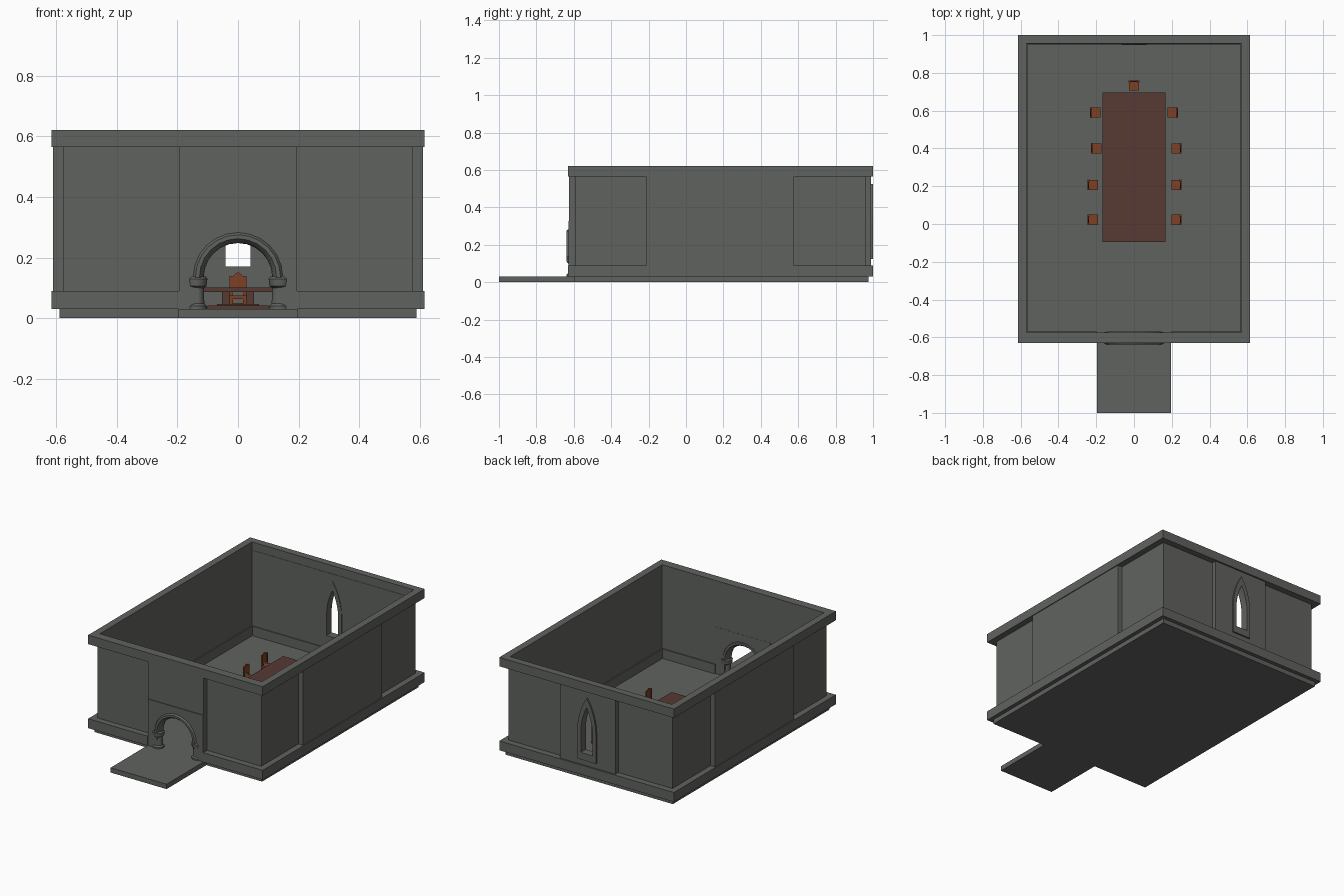
import bpy, bmesh, math
from mathutils import Vector

if "Cube" in bpy.data.objects:
    bpy.data.objects.remove(bpy.data.objects["Cube"])


def material(name, rgb):
    m = bpy.data.materials.new(name)
    m.diffuse_color = (*rgb, 1)
    m.use_nodes = True
    m.node_tree.nodes["Principled BSDF"].inputs["Base Color"].default_value = m.diffuse_color
    return m


STONE = material("grey stone", (0.118, 0.124, 0.115))
TABLE = material("dark red wood", (0.095, 0.042, 0.034))
CHAIR = material("orange brown wood", (0.21, 0.05, 0.018))


def finish(name, bm, mat, smooth=False):
    bmesh.ops.recalc_face_normals(bm, faces=bm.faces)
    me = bpy.data.meshes.new(name)
    bm.to_mesh(me)
    bm.free()
    me.materials.append(mat)
    if smooth:
        for p in me.polygons:
            p.use_smooth = True
        me.set_sharp_from_angle(angle=math.radians(35))
    ob = bpy.data.objects.new(name, me)
    bpy.context.collection.objects.link(ob)
    return ob


def add_box(bm, x0, x1, y0, y1, z0, z1):
    vs = bmesh.ops.create_cube(bm, size=1)["verts"]
    for v in vs:
        v.co = Vector((x0 + (v.co.x + .5) * (x1 - x0),
                       y0 + (v.co.y + .5) * (y1 - y0),
                       z0 + (v.co.z + .5) * (z1 - z0)))


def boxes(name, mat, *dims):
    bm = bmesh.new()
    for d in dims:
        add_box(bm, *d)
    return finish(name, bm, mat)


def add_prism(bm, pts, y0, y1):
    # x-z outline extruded along y
    f = bm.faces.new([bm.verts.new((x, y0, z)) for x, z in pts])
    r = bmesh.ops.extrude_face_region(bm, geom=[f])
    for v in r["geom"]:
        if isinstance(v, bmesh.types.BMVert):
            v.co.y = y1


def halves(name, pts, y0, y1):
    # half outline plus its mirror image
    bm = bmesh.new()
    add_prism(bm, pts, y0, y1)
    add_prism(bm, [(-x, z) for x, z in pts], y0, y1)
    return finish(name, bm, STONE)


# floor and entrance path
boxes("floor_slab", STONE, (-.59, .59, -.6, .975, 0, .03))
boxes("entrance_path", STONE, (-.197, .197, -1, -.6, 0, .031))

# base and top trims
boxes("top_trim", STONE,
      (-.615, .615, -.63, -.575, .565, .622), (-.615, .615, .955, 1, .565, .622),
      (-.615, -.57, -.575, .955, .565, .622), (.57, .615, -.575, .955, .565, .622))
boxes("base_trim", STONE,
      (-.615, -.195, -.63, -.568, .03, .09), (.195, .615, -.63, -.568, .03, .09),
      (-.615, .615, .948, 1, .03, .09),
      (-.615, -.563, -.568, .948, .03, .09), (.563, .615, -.568, .948, .03, .09))

# walls: recessed corners, projecting middle bays
for s, side in ((-1, "left"), (1, "right")):
    a, b, c = s * .57, s * .577, s * .61
    boxes(side + "_wall", STONE, (a, b, -.59, .96, .08, .57))
    boxes(side + "_bay", STONE, (b, c, -.215, .577, .08, .57))
    x0, x1 = s * .195, s * .577
    boxes(side + "_front_corner", STONE, (x0, x1, -.59, -.575, .08, .57))
    boxes(side + "_back_corner", STONE, (x0, x1, .953, .96, .08, .57))
boxes("front_bay", STONE, (-.195, .195, -.625, -.575, .325, .57))


# doorway wall with round opening
def arc(cx, cz, r, a0, a1, n):
    return [(cx + r * math.cos(math.radians(a0 + (a1 - a0) * i / n)),
             cz + r * math.sin(math.radians(a0 + (a1 - a0) * i / n))) for i in range(n + 1)]


halves("doorway_wall", [(.13, .03), (.195, .03), (.195, .327), (0, .327)]
       + arc(0, .135, .13, 90, 0, 6), -.629, -.574)

# arch moulding: oval section swept round the half circle
bm = bmesh.new()
N, M = 12, 10
rings = []
for i in range(N + 1):
    t = math.pi * i / N
    ring = []
    for j in range(M):
        u = 2 * math.pi * j / M
        r = .134 + .021 * math.cos(u)
        ring.append(bm.verts.new((r * math.cos(t), -.604 + .036 * math.sin(u),
                                  .135 + r * math.sin(t))))
    rings.append(ring)
for p, q in zip(rings, rings[1:]):
    for j in range(M):
        k = (j + 1) % M
        bm.faces.new((p[j], p[k], q[k], q[j]))
bm.faces.new(rings[0])
bm.faces.new(rings[-1])
finish("door_arch", bm, STONE, True)

# door columns: lathe profile (radius, z)
PROFILE = [(.034, .03), (.034, .04), (.026, .048), (.024, .1),
           (.033, .106), (.036, .13), (.03, .138)]
for s, side in ((-1, "left"), (1, "right")):
    bm = bmesh.new()
    rings = [[bm.verts.new((s * .137 + r * math.cos(math.tau * j / 12),
                            -.604 + r * math.sin(math.tau * j / 12), z))
              for j in range(12)] for r, z in PROFILE]
    for p, q in zip(rings, rings[1:]):
        for j in range(12):
            k = (j + 1) % 12
            bm.faces.new((p[j], p[k], q[k], q[j]))
    bm.faces.new(rings[0])
    bm.faces.new(rings[-1])
    finish(side + "_door_column", bm, STONE, True)


# pointed window: half outline from the sill up to the tip
def lancet(w, z0, zs, zt):
    h = zt - zs
    R = (w * w + h * h) / (2 * w)
    end = math.degrees(math.asin(h / R))
    return [(0, z0), (w, z0)] + arc(w - R, zs, R, 0, end, 5)


hole = lancet(.041, .17, .30, .465)
frame = lancet(.065, .125, .31, .525)
halves("back_bay", [(0, .08), (.195, .08), (.195, .57), (0, .57)] + hole[::-1], .953, .99)
halves("window_frame", frame + hole[::-1], .95, 1)

# table with paired legs and feet
boxes("table_top", TABLE, (-.168, .168, -.095, .695, .086, .102))
for y in (.0, .6):
    boxes("table_trestle", TABLE,
          (-.053, -.027, y - .03, y + .03, .04, .087),
          (.027, .053, y - .03, y + .03, .04, .087),
          (-.1, .1, y - .04, y + .04, .03, .042),
          (-.07, .07, y - .035, y + .035, .042, .047))


# chairs: origin at the seat centre, back on +y
def chair(x, y, turn):
    bm = bmesh.new()
    for sx in (-1, 1):
        for sy in (-1, 1):
            cx, cy = sx * .022, sy * .022
            add_box(bm, cx - .005, cx + .005, cy - .005, cy + .005, .03, .07)
        cx = sx * .023
        add_box(bm, cx - .005, cx + .005, .017, .027, .07, .14)
    add_box(bm, -.027, .027, -.027, .027, .064, .075)
    add_box(bm, -.02, .02, -.022, .022, .043, .05)
    add_prism(bm, [(-.02, .09), (.02, .09), (.02, .136), (.01, .145), (0, .152),
                   (-.01, .145), (-.02, .136)], .019, .025)
    ob = finish("chair", bm, CHAIR)
    ob.location = (x, y, 0)
    ob.rotation_euler.z = math.radians(turn)


chair(0, .733, 0)
for y, xl, xr in ((.59, .205, .205), (.4, .2, .225), (.207, .218, .225), (.022, .218, .225)):
    chair(-xl, y, 90)
    chair(xr, y, -90)
